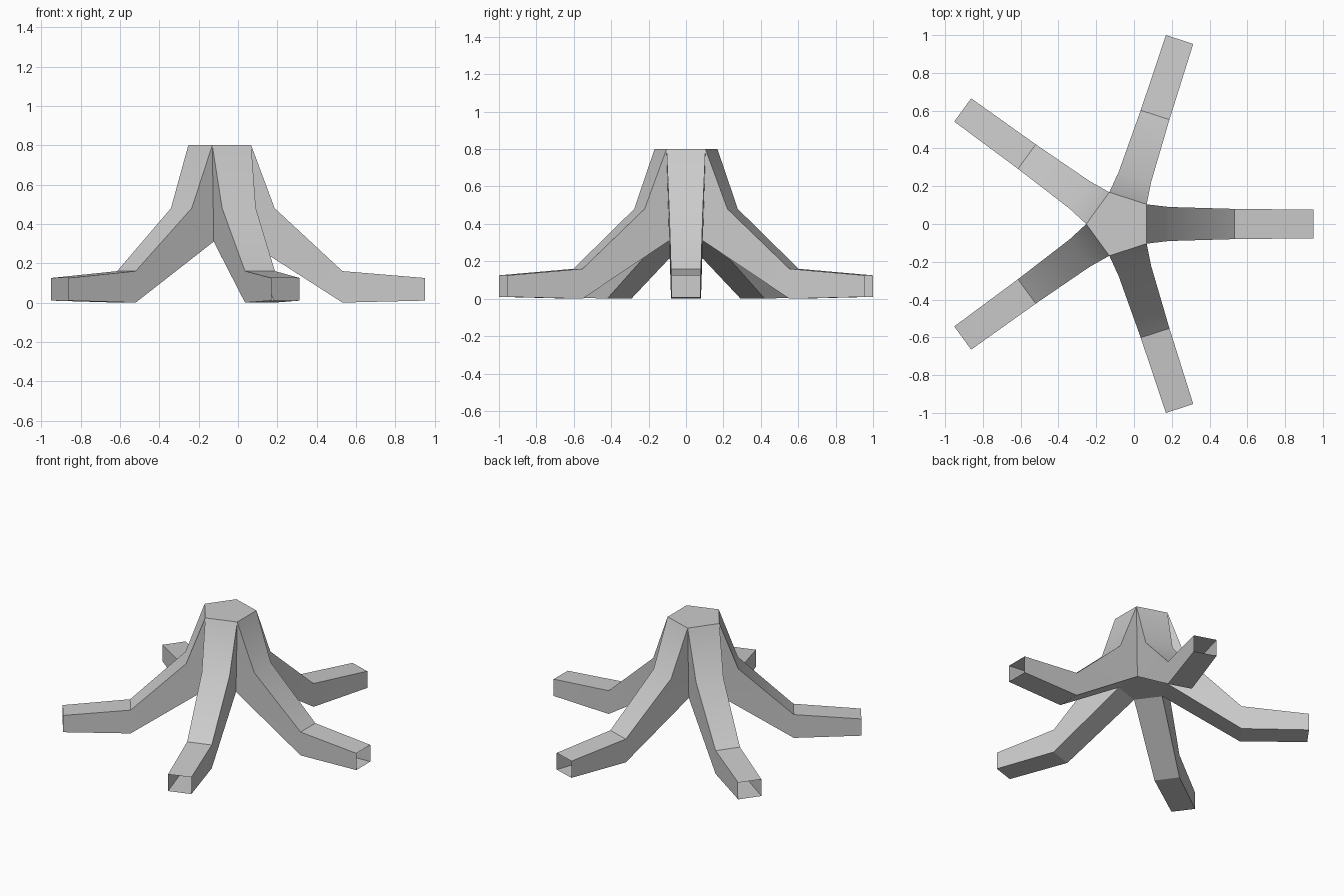
import bpy, bmesh, math
from mathutils import Matrix, Vector

if "Cube" in bpy.data.objects:
    bpy.data.objects.remove(bpy.data.objects["Cube"], do_unlink=True)

LEGS = 5
CENTRE = Vector((-0.076, 0, 0))

# One plain grey for the whole stand
grey = bpy.data.materials.new("plain_grey")
grey.use_nodes = True
colour = (0.6, 0.6, 0.6, 1)
grey.diffuse_color = colour
grey.node_tree.nodes["Principled BSDF"].inputs["Base Color"].default_value = colour

# Leg sections: distance from hub, half width, height
top_line = [(0.143, 0.104, 0.8), (0.262, 0.09, 0.48), (0.607, 0.08, 0.16), (1.027, 0.076, 0.125)]
under_line = [(0.124, 0.09, 0.31), (0.607, 0.08, 0.0), (1.027, 0.076, 0.01)]

bm = bmesh.new()


def edge_points(line, side, turn):
    return [bm.verts.new(turn @ Vector((r, side * w, z)) + CENTRE) for r, w, z in line]


hub_top, hub_under = [], []
for i in range(LEGS):
    turn = Matrix.Rotation(math.tau * i / LEGS, 3, 'Z')
    top_r, top_l = (edge_points(top_line, s, turn) for s in (-1, 1))
    low_r, low_l = (edge_points(under_line, s, turn) for s in (-1, 1))
    # Upper and lower strips, open at the foot
    for a, b in ((top_r, top_l), (low_l, low_r)):
        for k in range(len(a) - 1):
            bm.faces.new((a[k], a[k + 1], b[k + 1], b[k]))
    # Side walls
    for t, u in ((top_r, low_r), (top_l, low_l)):
        bm.faces.new((t[0], u[0], t[1]))
        bm.faces.new((t[1], u[0], u[1], t[2]))
        bm.faces.new((t[2], u[1], u[2], t[3]))
    hub_top += [top_r[0], top_l[0]]
    hub_under += [low_r[0], low_l[0]]

# Close the hub above and below, then weld neighbouring legs
bm.faces.new(hub_top)
bm.faces.new(hub_under[::-1])
bmesh.ops.remove_doubles(bm, verts=bm.verts, dist=0.005)
bmesh.ops.recalc_face_normals(bm, faces=bm.faces)

mesh = bpy.data.meshes.new("five_legged_stand")
bm.to_mesh(mesh)
bm.free()
mesh.materials.append(grey)
stand = bpy.data.objects.new("five_legged_stand", mesh)
bpy.context.collection.objects.link(stand)

# Soft upper bend, crisp knees and corners
bpy.ops.object.select_all(action='DESELECT')
stand.select_set(True)
bpy.context.view_layer.objects.active = stand
bpy.ops.object.shade_smooth_by_angle(angle=math.radians(32))
